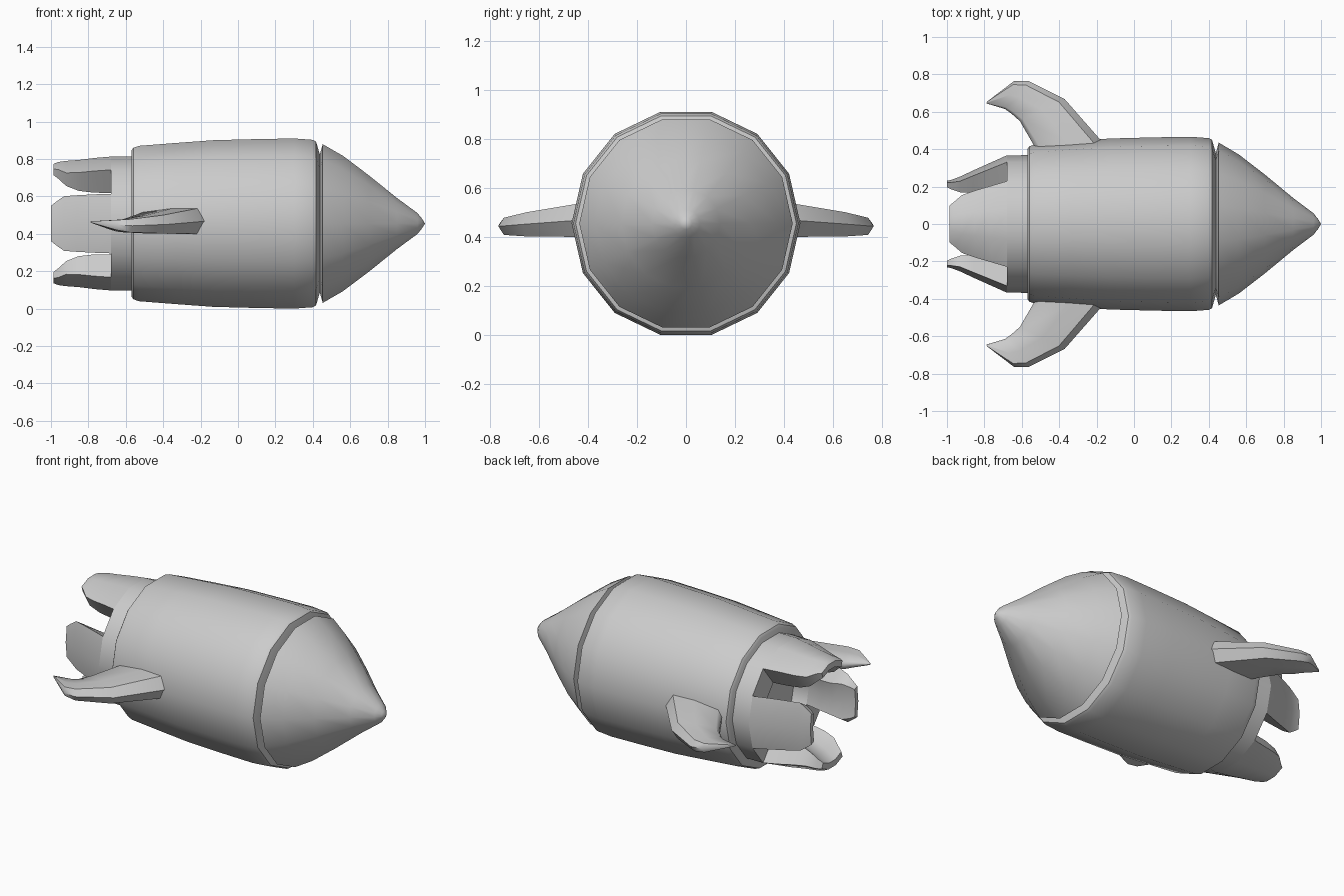
import bpy, bmesh, math

if "Cube" in bpy.data.objects:
    bpy.data.objects.remove(bpy.data.objects["Cube"])

AXIS_Z = 0.455
SIDES = 14
STEP = 2 * math.pi / SIDES


def make_object(name, verts, faces, angle=35):
    me = bpy.data.meshes.new(name)
    me.from_pydata(verts, [], faces)
    bm = bmesh.new()
    bm.from_mesh(me)
    bmesh.ops.remove_doubles(bm, verts=bm.verts, dist=0.0005)
    bmesh.ops.recalc_face_normals(bm, faces=bm.faces)
    bm.to_mesh(me)
    bm.free()
    ob = bpy.data.objects.new(name, me)
    bpy.context.collection.objects.link(ob)
    bpy.ops.object.select_all(action='DESELECT')
    ob.select_set(True)
    bpy.context.view_layer.objects.active = ob
    bpy.ops.object.shade_smooth_by_angle(angle=math.radians(angle))
    return ob


def lathe(name, profile, angle=35):
    """Spin (x, radius) points round the long axis."""
    verts = [(x, r * math.cos(i * STEP), AXIS_Z + r * math.sin(i * STEP))
             for x, r in profile for i in range(SIDES)]
    faces = []
    for k in range(len(profile) - 1):
        for i in range(SIDES):
            j = (i + 1) % SIDES
            faces.append((k * SIDES + i, k * SIDES + j,
                          (k + 1) * SIDES + j, (k + 1) * SIDES + i))
    return make_object(name, verts, faces, angle)


def loft(name, sections, angle=35):
    """Skin closed loops of equal length and cap both ends."""
    n = len(sections[0])
    verts = [p for s in sections for p in s]
    faces = []
    for k in range(len(sections) - 1):
        for i in range(n):
            j = (i + 1) % n
            faces.append((k * n + i, k * n + j, (k + 1) * n + j, (k + 1) * n + i))
    faces.append(tuple(range(n)))
    faces.append(tuple(range((len(sections) - 1) * n, len(sections) * n)))
    return make_object(name, verts, faces, angle)


# Main hull with the groove behind the nose
lathe("hull", [(-0.57, 0.0), (-0.57, 0.4), (-0.56, 0.415), (-0.53, 0.426),
               (-0.33, 0.442), (-0.13, 0.457), (0.1, 0.463), (0.3, 0.4665),
               (0.4, 0.459), (0.417, 0.45), (0.44, 0.37), (0.44, 0.0)])

# Nose cone
lathe("nose_cone", [(0.43, 0.0), (0.435, 0.37), (0.453, 0.435), (0.56, 0.372), (0.7, 0.264),
                    (0.85, 0.14), (0.96, 0.057), (0.985, 0.025), (1.0, 0.0)])

# Tail collar, hollow inside
lathe("tail_collar", [(-0.55, 0.0), (-0.55, 0.368), (-0.68, 0.367),
                      (-0.68, 0.21), (-0.58, 0.21), (-0.58, 0.0)])

# Four tail petals: x, y scale, z scale, inner radius, width factor
STATIONS = [(-0.68, 1.0, 1.0, 0.21, 1.0), (-0.77, 0.89, 0.98, 0.215, 1.0),
            (-0.86, 0.78, 0.95, 0.235, 1.0), (-0.93, 0.69, 0.935, 0.272, 0.98),
            (-0.975, 0.645, 0.91, 0.305, 0.78), (-1.0, 0.63, 0.88, 0.325, 0.66)]


def petal(name, centre, steps, length):
    sections = []
    for x, ys, zs, inner, width in STATIONS:
        angles = [centre + (i - steps / 2) * STEP * width for i in range(steps + 1)]
        loop = [(0.367, a) for a in angles] + [(inner, a) for a in reversed(angles)]
        px = -0.68 + (x + 0.68) * length
        sections.append([(px, r * math.cos(a) * ys, AXIS_Z + r * math.sin(a) * zs)
                         for r, a in loop])
    loft(name, sections)


petal("petal_left", 0, 2, 1.0)
petal("petal_right", math.pi, 2, 1.0)
petal("petal_top", math.pi / 2, 3, 0.955)
petal("petal_bottom", -math.pi / 2, 3, 0.955)

# Swept side fins: leading x, y, trailing x, y, bottom z, top z
FIN = [(-0.13, 0.36, -0.52, 0.36, 0.40, 0.54),
       (-0.175, 0.445, -0.535, 0.42, 0.40, 0.535),
       (-0.37, 0.667, -0.61, 0.55, 0.402, 0.50),
       (-0.565, 0.765, -0.655, 0.59, 0.408, 0.478),
       (-0.64, 0.765, -0.69, 0.615, 0.42, 0.474),
       (-0.785, 0.655, -0.79, 0.645, 0.46, 0.467)]


def fin(name, side):
    sections = []
    for lx, ly, tx, ty, zb, zt in FIN:
        shape = [(0, 0.5), (0.13, 1), (0.5, 1), (0.93, 0.85),
                 (1, 0.6), (1, 0.3), (0.9, 0.05), (0.5, 0), (0.13, 0)]
        sections.append([(lx + (tx - lx) * t, side * (ly + (ty - ly) * t), zb + (zt - zb) * h)
                         for t, h in shape])
    loft(name, sections, 50)


fin("fin_left", 1)
fin("fin_right", -1)
